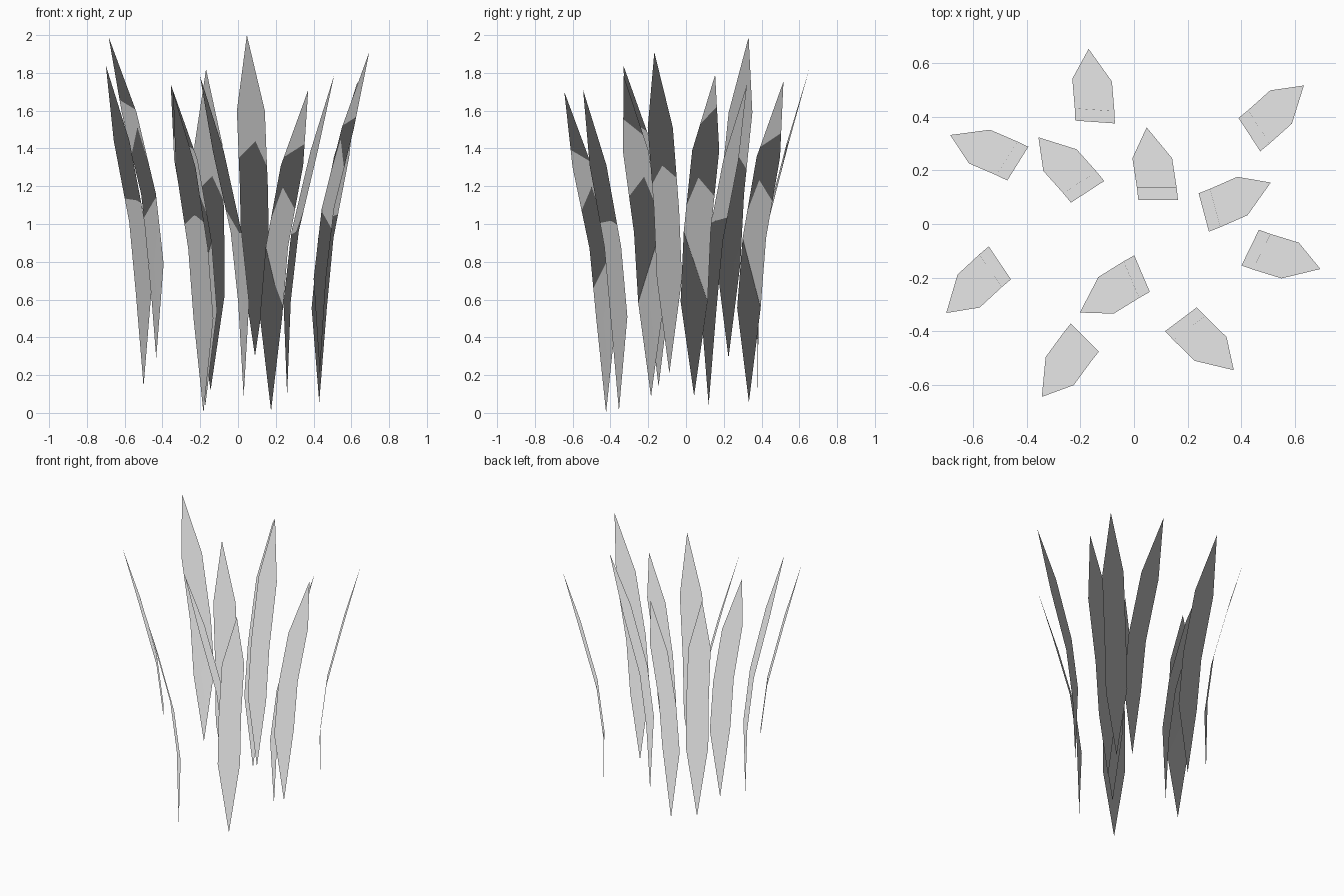
import bpy
from math import radians

cube = bpy.data.objects.get("Cube")
if cube:
    bpy.data.objects.remove(cube, do_unlink=True)

# One plain grey for every blade
grey = bpy.data.materials.new("pale_grey")
grey.use_nodes = True
colour = (0.8, 0.8, 0.8, 1.0)
grey.diffuse_color = colour
grey.node_tree.nodes["Principled BSDF"].inputs["Base Color"].default_value = colour

# Blade cross rows from root to tip: sideways shift, forward lean, height
HALF_WIDTH = 0.074
ROWS = [(0, 0, 0.5), (-0.005, 0.045, 0.87), (-0.022, 0.155, 1.3)]
TIP = (-0.043, 0.27, 1.7)


def make_blade_mesh():
    """Flat pointed strip that curves towards +y, its upper side facing up."""
    verts = [(0, 0, 0)]
    for x, y, z in ROWS:
        verts += [(x - HALF_WIDTH, y, z), (x + HALF_WIDTH, y, z)]
    verts.append(TIP)
    last = len(verts) - 1
    faces = [(0, 2, 1)]
    faces += [(i, i + 1, i + 3, i + 2) for i in range(1, last - 2, 2)]
    faces.append((last - 2, last - 1, last))
    mesh = bpy.data.meshes.new("grass_blade")
    mesh.from_pydata(verts, [], faces)
    mesh.materials.append(grey)
    for poly in mesh.polygons:
        poly.use_smooth = True
    mesh.update()
    # Upright normals give the whole tuft even foliage shading
    mesh.normals_split_custom_set_from_vertices([(0, 0, 1)] * len(verts))
    return mesh


# Root position and the compass heading each blade leans towards
BLADES = [
    (-0.145, 0.38, 0.12, 86),
    (0.43, 0.333, 0.055, 33),
    (-0.433, 0.225, 0.29, 148),
    (-0.173, 0.12, 0.04, 123),
    (0.09, 0.09, 0.3, 90),
    (0.26, 0.043, 0.09, 15),
    (0.433, -0.088, 0.21, -26),
    (-0.5, -0.145, 0.14, 214),
    (0.03, -0.185, 0.085, 203),
    (-0.183, -0.423, 0, 225),
    (0.175, -0.355, 0.01, -53),
]

# Plant the tuft
blade_mesh = make_blade_mesh()
for number, (x, y, z, heading) in enumerate(BLADES, 1):
    blade = bpy.data.objects.new(f"grass_blade_{number}", blade_mesh)
    blade.location = (x, y, z)
    blade.rotation_euler.z = radians(heading - 90)
    bpy.context.collection.objects.link(blade)
